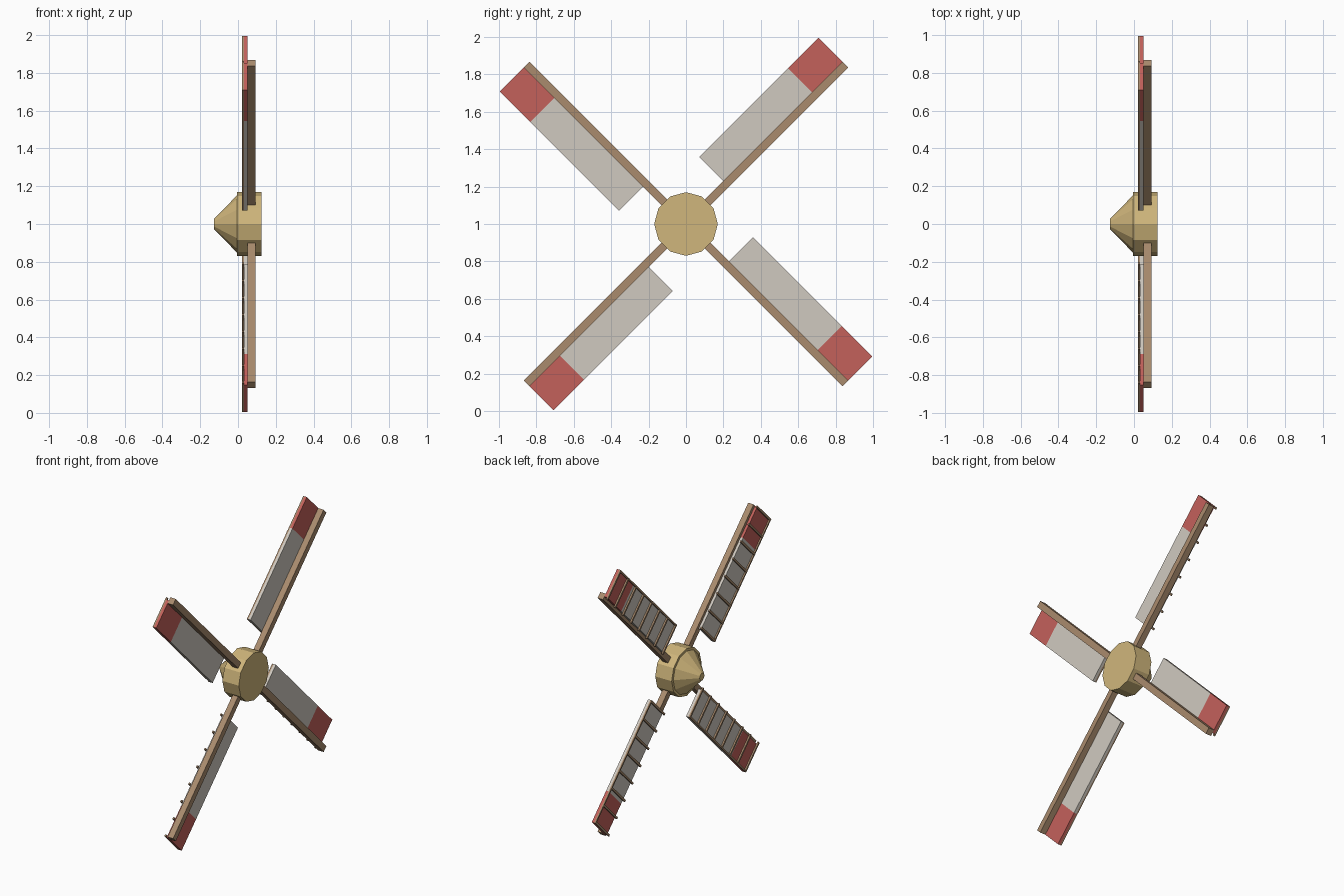
import bpy, bmesh, math
from mathutils import Matrix

if "Cube" in bpy.data.objects:
    bpy.data.objects.remove(bpy.data.objects["Cube"])

CENTRE = Matrix.Translation((0, 0, 1))
TIP, ROOT, RED_START = 1.206, 0.304, 0.975   # distances from the axis
SAIL_WIDTH = 0.203


def material(name, rgb):
    m = bpy.data.materials.new(name)
    m.diffuse_color = (*rgb, 1)
    m.use_nodes = True
    m.node_tree.nodes["Principled BSDF"].inputs["Base Color"].default_value = m.diffuse_color
    return m


ochre = material("ochre_hub", (0.63, 0.47, 0.20))
wood = material("brown_wood", (0.40, 0.26, 0.155))
canvas = material("pale_canvas", (0.63, 0.59, 0.53))
red = material("red_canvas", (0.55, 0.12, 0.105))


def finish(bm, name, mat):
    bmesh.ops.recalc_face_normals(bm, faces=bm.faces)
    mesh = bpy.data.meshes.new(name)
    bm.to_mesh(mesh)
    bm.free()
    mesh.materials.append(mat)
    bpy.context.collection.objects.link(bpy.data.objects.new(name, mesh))


def boxes(name, mat, turn, ranges):
    """Boxes given as (x range, radial range, sideways range), turned about the axis."""
    bm = bmesh.new()
    for rng in ranges:
        mid = [(a + b) / 2 for a, b in rng]
        size = [b - a for a, b in rng]
        m = CENTRE @ turn @ Matrix.Translation(mid) @ Matrix.Diagonal((*size, 1))
        bmesh.ops.create_cube(bm, size=1, matrix=m)
    finish(bm, name, mat)


def drum(name, x0, x1, r0, r1):
    """Twelve-sided tapered drum along x."""
    bm = bmesh.new()
    m = CENTRE @ Matrix.Translation(((x0 + x1) / 2, 0, 0)) @ Matrix.Rotation(math.pi / 2, 4, 'Y')
    bmesh.ops.create_cone(bm, cap_ends=True, segments=12, radius1=r0, radius2=r1,
                          depth=x1 - x0, matrix=m)
    finish(bm, name, ochre)


# Hub and nose cone
drum("hub", -0.005, 0.125, 0.17, 0.17)
drum("nose_cone", -0.127, -0.004, 0.027, 0.153)

# Four blades
for k in range(4):
    turn = Matrix.Rotation(math.radians(45 + 90 * k), 4, 'X')
    n = str(k + 1)
    boxes("spar_" + n, wood, turn, [((0.05, 0.093), (0.05, TIP), (-0.022, 0.022))])
    boxes("sail_" + n, canvas, turn, [((0.031, 0.05), (ROOT, RED_START), (0, SAIL_WIDTH))])
    boxes("sail_tip_" + n, red, turn, [((0.031, 0.05), (RED_START, TIP), (0, SAIL_WIDTH))])

    # Cross slats and the batten along the outer edge
    slats = []
    for i in range(8):
        r = ROOT + 0.007 + i * (TIP - ROOT - 0.014) / 7
        slats.append(((0.02, 0.031), (r - 0.007, r + 0.007), (-0.015, SAIL_WIDTH)))
    boxes("slats_" + n, wood, turn, slats)
    boxes("edge_batten_" + n, wood, turn,
          [((0.021, 0.031), (ROOT, TIP), (SAIL_WIDTH - 0.012, SAIL_WIDTH))])
